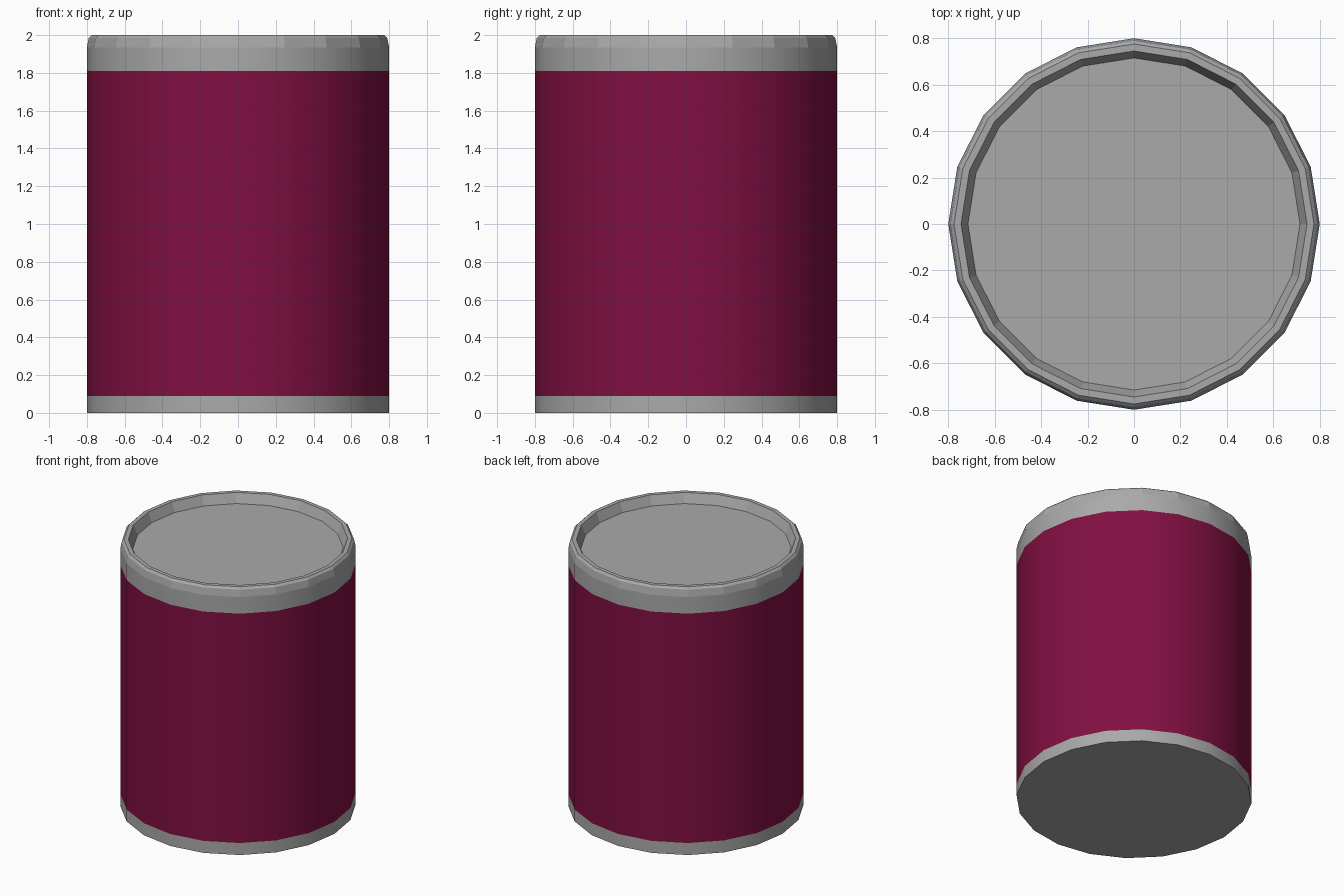
import bpy, bmesh
from math import cos, sin, tau

SIDES = 20

cube = bpy.data.objects.get("Cube")
if cube:
    bpy.data.objects.remove(cube, do_unlink=True)


def make_material(name, rgb):
    mat = bpy.data.materials.new(name)
    mat.use_nodes = True
    mat.diffuse_color = (*rgb, 1)
    bsdf = next(n for n in mat.node_tree.nodes if n.type == 'BSDF_PRINCIPLED')
    bsdf.inputs["Base Color"].default_value = (*rgb, 1)
    return mat


def lathe(name, profile, mat, cap_start=False, cap_end=False):
    """Turn a (radius, height) profile about z; vertical outer walls are smooth."""
    bm = bmesh.new()
    rings = [[bm.verts.new((r * cos(tau * i / SIDES), r * sin(tau * i / SIDES), z))
              for i in range(SIDES)] for r, z in profile]
    for k, (low, high) in enumerate(zip(rings, rings[1:])):
        for i in range(SIDES):
            j = (i + 1) % SIDES
            face = bm.faces.new((low[i], low[j], high[j], high[i]))
            face.smooth = profile[k][0] == profile[k + 1][0]
    if cap_start:
        bm.faces.new(rings[0][::-1])
    if cap_end:
        bm.faces.new(rings[-1])
    mesh = bpy.data.meshes.new(name)
    bm.to_mesh(mesh)
    bm.free()
    mesh.materials.append(mat)
    obj = bpy.data.objects.new(name, mesh)
    bpy.context.collection.objects.link(obj)
    return obj


metal = make_material("grey metal", (0.40, 0.40, 0.40))
wine = make_material("wine red", (0.22, 0.005, 0.054))

RADIUS, LABEL_LOW, LABEL_HIGH, LID = 0.80, 0.09, 1.81, 1.93

# Closed bottom with its metal band
lathe("base_band", [(RADIUS, 0), (RADIUS, LABEL_LOW)], metal, cap_start=True)

# Coloured wrap around the can
lathe("label", [(RADIUS, LABEL_LOW), (RADIUS, LABEL_HIGH)], wine)

# Upper band, bevelled rim and sunken lid
lathe("rim_and_lid", [(RADIUS, LABEL_HIGH), (RADIUS, 1.935), (0.79, 1.985),
                      (0.775, 2.0), (0.745, 2.0), (0.715, LID)], metal, cap_end=True)
